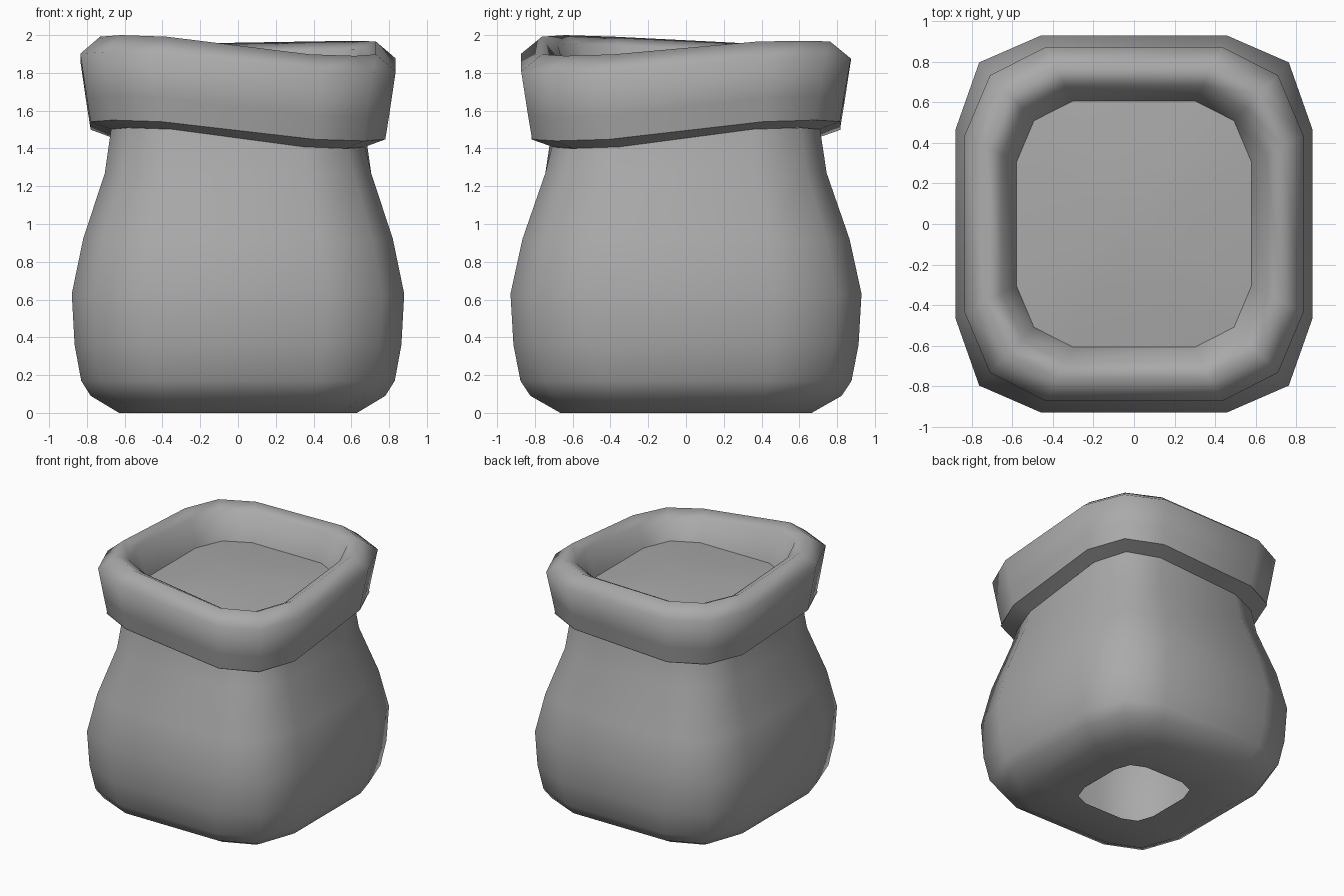
import bpy, bmesh, math

cube = bpy.data.objects.get("Cube")
if cube:
    bpy.data.objects.remove(cube, do_unlink=True)

cloth = bpy.data.materials.new("grey_cloth")
cloth.use_nodes = True
cloth.diffuse_color = (0.4, 0.4, 0.4, 1)
cloth.node_tree.nodes["Principled BSDF"].inputs["Base Color"].default_value = (0.4, 0.4, 0.4, 1)

# Height offsets of the four corners: back left, back right, front right, front left
FLAT = (0, 0, 0, 0)
BRIM = (0.055, 0.005, 0.055, -0.055)
RIM = (0.025, 0.01, 0.055, -0.055)


def section(corner):
    """Rounded square: three points per corner, as (x, y, corner index, lift share)."""
    base = [(1, 0.5, 0.85), (corner, corner - 0.01, 1), (0.52, 1, 0.85)]
    points = []
    for i, (sx, sy) in enumerate([(1, 1), (-1, 1), (-1, -1), (1, -1)]):
        ordered = base if sx * sy > 0 else base[::-1]
        points += [(x * sx, y * sy, i, share) for x, y, share in ordered]
    return points


def loft(name, profile, depth, corner, crease, centre=None):
    """Stack rounded square rings given as (half width, height, corner lifts)."""
    bm = bmesh.new()
    outline = section(corner)
    rings = [[bm.verts.new((x * r, y * r * depth, z + lifts[i] * share))
              for x, y, i, share in outline] for r, z, lifts in profile]
    n = len(outline)
    for a, b in zip(rings, rings[1:]):
        for i in range(n):
            j = (i + 1) % n
            bm.faces.new((a[i], a[j], b[j], b[i]))
    if centre is not None:
        tip = bm.verts.new((0, 0, centre))
        for i in range(n):
            bm.faces.new((rings[-1][i], rings[-1][(i + 1) % n], tip))
    mesh = bpy.data.meshes.new(name)
    bm.to_mesh(mesh)
    bm.free()
    obj = bpy.data.objects.new(name, mesh)
    bpy.context.collection.objects.link(obj)
    mesh.materials.append(cloth)
    bpy.ops.object.select_all(action='DESELECT')
    obj.select_set(True)
    bpy.context.view_layer.objects.active = obj
    bpy.ops.object.shade_smooth_by_angle(angle=math.radians(crease))


# Bulging body with an open underside, closing in to the neck
loft("sack_body", [(0.32, 0, FLAT), (0.63, 0, FLAT), (0.78, 0.09, FLAT),
                   (0.83, 0.17, FLAT), (0.865, 0.36, FLAT), (0.88, 0.63, FLAT),
                   (0.82, 0.92, FLAT), (0.705, 1.27, FLAT), (0.672, 1.455, BRIM)],
     depth=1.056, corner=0.867, crease=58)

# Underside of the folded cuff
loft("cuff_underside", [(0.672, 1.455, BRIM), (0.78, 1.495, BRIM)],
     depth=1.05, corner=0.855, crease=58)

# Folded-over cuff with a wavy rim, rolling down into the mouth
loft("rolled_cuff", [(0.78, 1.495, BRIM), (0.80, 1.62, BRIM), (0.835, 1.855, RIM),
                     (0.73, 1.945, RIM), (0.65, 1.9, RIM), (0.58, 1.71, FLAT)],
     depth=1.045, corner=0.85, crease=85)

# Contents filling the mouth
loft("filling", [(0.58, 1.71, FLAT), (0.3, 1.74, FLAT)],
     depth=1.045, corner=0.85, crease=58, centre=1.75)
